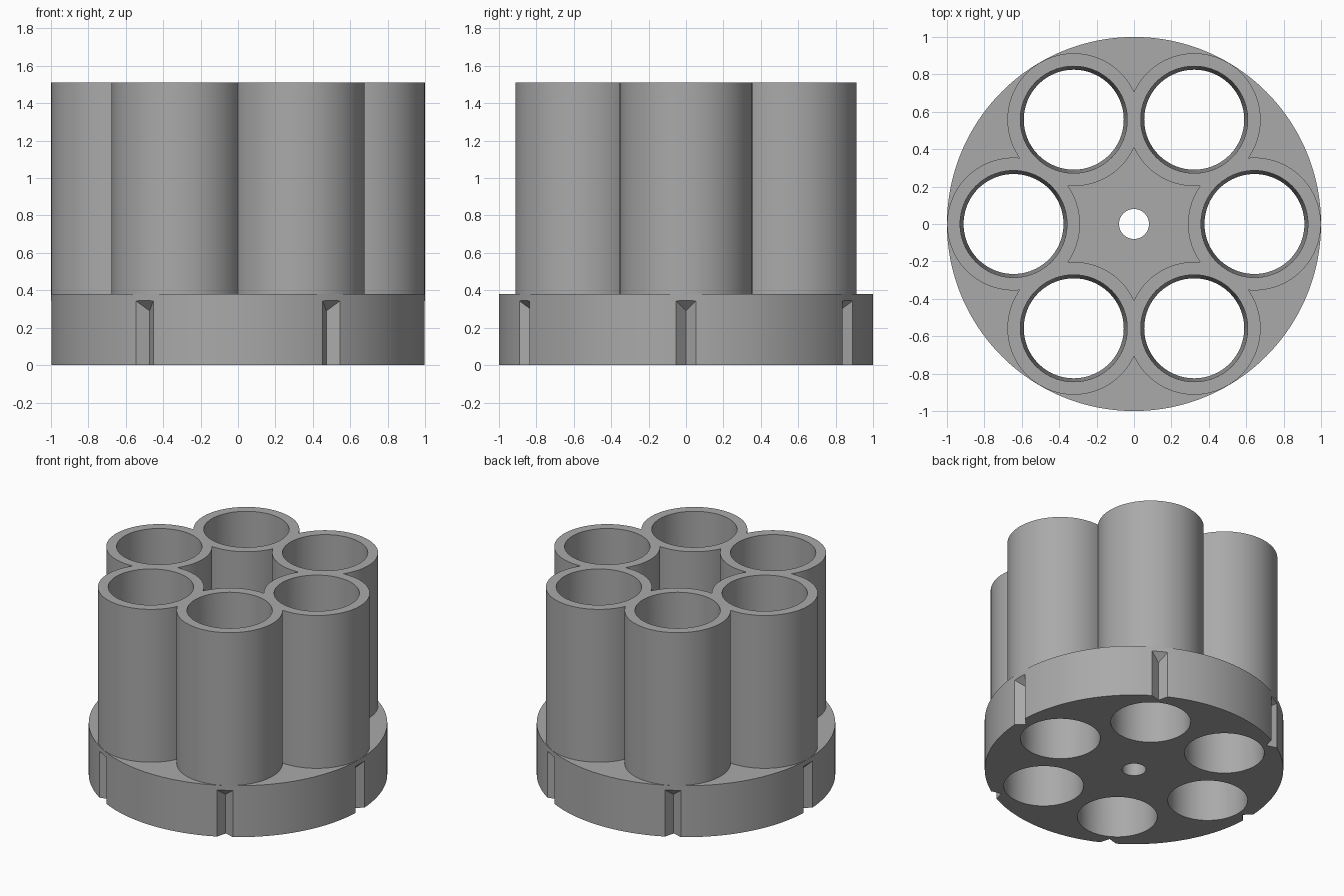
import bpy
import bmesh
from math import cos, sin, radians
from mathutils import Matrix, Vector

COUNT = 6
RING = 0.644            # distance of the tube axes from the centre
BASE_TOP, TOP = 0.38, 1.51

cube = bpy.data.objects.get("Cube")
if cube:
    bpy.data.objects.remove(cube)

grey = bpy.data.materials.new("plain grey")
grey.use_nodes = True
colour = (0.4, 0.4, 0.4, 1)
grey.diffuse_color = colour
grey.node_tree.nodes["Principled BSDF"].inputs["Base Color"].default_value = colour


def finish(bm, name):
    bmesh.ops.recalc_face_normals(bm, faces=bm.faces)
    mesh = bpy.data.meshes.new(name)
    bm.to_mesh(mesh)
    bm.free()
    mesh.materials.append(grey)
    obj = bpy.data.objects.new(name, mesh)
    bpy.context.collection.objects.link(obj)
    return obj


def cylinder(name, r_bottom, r_top, z0, z1, x=0, y=0, sides=96):
    bm = bmesh.new()
    bmesh.ops.create_cone(bm, cap_ends=True, segments=sides, radius1=r_bottom,
                          radius2=r_top, depth=z1 - z0,
                          matrix=Matrix.Translation((x, y, (z0 + z1) / 2)))
    return finish(bm, name)


def notch_cutter(angle):
    """Upright V-groove with a roof that slopes down towards its inner edge."""
    bm = bmesh.new()
    turn = Matrix.Rotation(angle, 4, "Z")
    depth, out = 0.055, 0.05

    def ring(z_inner, z_slope):
        points = [(1 - depth, 0), (1 + out, depth + out), (1 + out, -depth - out)]
        return [bm.verts.new(turn @ Vector((x, y, z_inner + z_slope * (x - 1 + depth))))
                for x, y in points]

    low, high = ring(-0.1, 0), ring(0.29, 1)
    bm.faces.new(low)
    bm.faces.new(high)
    for i in range(3):
        j = (i + 1) % 3
        bm.faces.new((low[i], low[j], high[j], high[i]))
    return finish(bm, "notch_cutter")


def boolean(target, tool, operation):
    mod = target.modifiers.new("cut", "BOOLEAN")
    mod.operation = operation
    mod.solver = "EXACT"
    mod.object = tool
    bpy.context.view_layer.objects.active = target
    bpy.ops.object.modifier_apply(modifier=mod.name)
    bpy.data.objects.remove(tool)


# Round base carrying a ring of fused tubes
body = cylinder("tube_holder", 1, 1, 0, BASE_TOP, sides=192)
angles = [radians(360 / COUNT * i) for i in range(COUNT)]
centres = [(RING * cos(a), RING * sin(a)) for a in angles]
for x, y in centres:
    boolean(body, cylinder("tube", 0.355, 0.355, 0.2, TOP, x, y), "UNION")

# Tapered bores, open at both ends
for x, y in centres:
    boolean(body, cylinder("bore", 0.266, 0.287, -0.1, TOP + 0.1, x, y), "DIFFERENCE")

# Centre hole and rim notches
boolean(body, cylinder("centre_hole", 0.08, 0.08, -0.1, 0.6, sides=64), "DIFFERENCE")
for a in angles:
    boolean(body, notch_cutter(a), "DIFFERENCE")

# Smooth walls with crisp edges
bpy.ops.object.select_all(action="DESELECT")
body.select_set(True)
bpy.context.view_layer.objects.active = body
bpy.ops.object.shade_smooth_by_angle(angle=radians(30))
